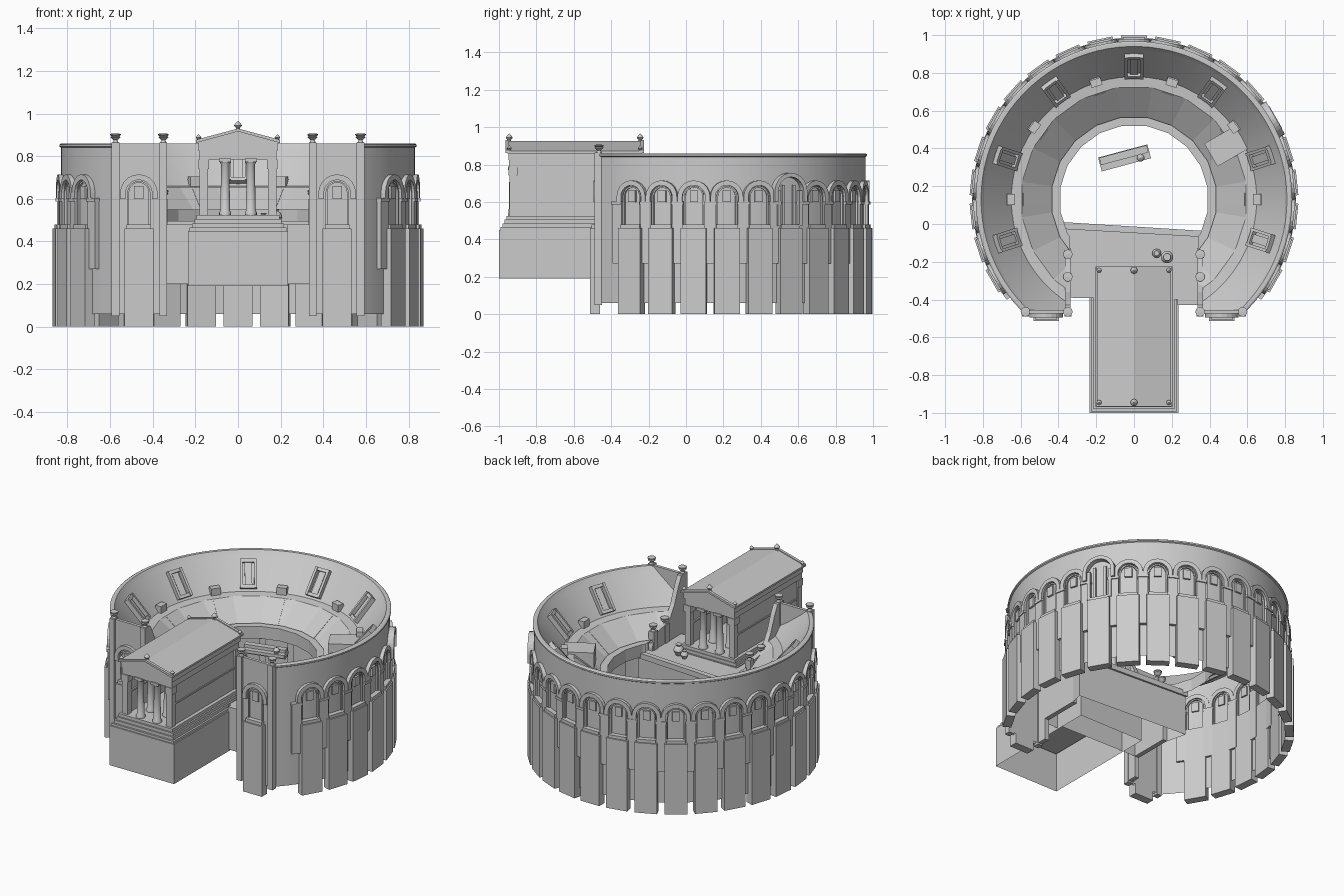
import bpy, bmesh
from math import sin, cos, pi, radians, atan2, hypot
from mathutils import Matrix, Vector

if "Cube" in bpy.data.objects:
    bpy.data.objects.remove(bpy.data.objects["Cube"])

CY = 0.13          # ring centre in y
BAYS = [90 + 12 * k for k in range(-10, 11)]


def finish(name, bm, smooth=None):
    bmesh.ops.recalc_face_normals(bm, faces=bm.faces[:])
    me = bpy.data.meshes.new(name)
    bm.to_mesh(me)
    bm.free()
    ob = bpy.data.objects.new(name, me)
    bpy.context.collection.objects.link(ob)
    if smooth:
        bpy.ops.object.select_all(action='DESELECT')
        ob.select_set(True)
        bpy.context.view_layer.objects.active = ob
        bpy.ops.object.shade_smooth_by_angle(angle=radians(smooth))
    return ob


def box(bm, x0, x1, y0, y1, z0, z1, m=Matrix(), open_bottom=False):
    mat = m @ Matrix.Translation(((x0 + x1) / 2, (y0 + y1) / 2, (z0 + z1) / 2)) \
        @ Matrix.Diagonal((x1 - x0, y1 - y0, z1 - z0, 1))
    vs = bmesh.ops.create_cube(bm, size=1, matrix=mat)['verts']
    if open_bottom:
        faces = {f for v in vs for f in v.link_faces}
        low = min(faces, key=lambda f: f.calc_center_median().z)
        bmesh.ops.delete(bm, geom=[low], context='FACES_ONLY')


def prism(bm, pts, vec, cap_start=True):
    a = [bm.verts.new(p) for p in pts]
    b = [bm.verts.new(Vector(p) + Vector(vec)) for p in pts]
    n = len(a)
    for i in range(n):
        bm.faces.new((a[i], a[(i + 1) % n], b[(i + 1) % n], b[i]))
    bm.faces.new(b)
    if cap_start:
        bm.faces.new(a)


def lathe(bm, prof, n, c=(0, 0, 0), start=0.0):
    rings = [[bm.verts.new((c[0] + r * cos(start + 2 * pi * i / n),
                            c[1] + r * sin(start + 2 * pi * i / n), c[2] + z))
              for i in range(n)] for r, z in prof]
    for a, b in zip(rings, rings[1:]):
        for i in range(n):
            bm.faces.new((a[i], a[(i + 1) % n], b[(i + 1) % n], b[i]))


def arch(bm, m, ro, ri, zs, zb, x0, x1, n=10):
    # flat arch band with short legs, local x = outward
    def edge(r):
        return [(-r, zb)] + [(-r * cos(pi * i / n), zs + r * sin(pi * i / n))
                             for i in range(n + 1)] + [(r, zb)]
    quads = []
    for (yo, zo), (yi, zi) in zip(edge(ro), edge(ri)):
        quads.append([bm.verts.new(m @ Vector(p)) for p in
                      ((x0, yo, zo), (x1, yo, zo), (x1, yi, zi), (x0, yi, zi))])
    for a, b in zip(quads, quads[1:]):
        for i in range(4):
            bm.faces.new((a[i], a[(i + 1) % 4], b[(i + 1) % 4], b[i]))
    bm.faces.new(quads[0])
    bm.faces.new(quads[-1])


def radial(deg):
    return Matrix.Translation((0, CY, 0)) @ Matrix.Rotation(radians(deg), 4, 'Z')


def cut_front(bm):
    # flat front line and central gap for the temple
    for co, no in (((.34, 0, 0), (1, 0, 0)), ((-.34, 0, 0), (1, 0, 0)),
                   ((0, -.47, 0), (0, 1, 0))):
        bmesh.ops.bisect_plane(bm, geom=bm.verts[:] + bm.edges[:] + bm.faces[:],
                               plane_co=co, plane_no=no)
    dead = []
    for f in bm.faces:
        c = f.calc_center_median()
        if c.y < -.4701 or (abs(c.x) < .34 and c.y < 0):
            dead.append(f)
    bmesh.ops.delete(bm, geom=dead, context='FACES')


# outer wall with rounded rim
bm = bmesh.new()
lathe(bm, [(.83, .06), (.83, .84), (.838, .845), (.838, .855), (.83, .86), (.81, .86), (.795, .84)],
      90, (0, CY, 0))
cut_front(bm)
finish("outer_wall", bm, 30)

# seating bowl, coarser sides
bm = bmesh.new()
lathe(bm, [(.80, .845), (.65, .66), (.60, .655)], 60, (0, CY, 0))
cut_front(bm)
finish("upper_seating", bm, 30)
bm = bmesh.new()
lathe(bm, [(.61, .655), (.60, .655), (.44, .53), (.44, .55), (.395, .55), (.395, .47)], 20, (0, CY, 0), pi / 20)
cut_front(bm)
finish("lower_seating", bm)

# buttresses and arcade, including the flat front bays
bays = [radial(a) for a in BAYS if a != 30]
for s in (-1, 1):
    bays.append(Matrix.Translation((.465 * s, .355, 0)) @ Matrix.Rotation(-pi / 2, 4, 'Z'))
butt, arc = bmesh.new(), bmesh.new()
for m in bays + [radial(30)]:
    box(butt, .815, .868, -.068, .068, 0, .46, m)
    box(butt, .815, .86, -.058, .058, .46, .48, m)
for m in bays:
    arch(arc, m, .088, .062, .627, .60, .82, .85)
    arch(arc, m, .054, .046, .63, .48, .82, .84)
    box(arc, .82, .842, -.022, .022, .60, .66, m)
arch(arc, radial(30), .10, .078, .655, .60, .82, .865, 14)
for sgn in (-1, 1):
    y = .066 * sgn
    box(arc, .82, .855, y - .01, y + .01, .47, .66, radial(30))
    box(arc, .82, .842, y / 2 - .008, y / 2 + .008, .47, .69, radial(30))
finish("buttresses", butt)
finish("arcade_arches", arc)

# pilasters between the arches
bm = bmesh.new()
for a in range(-36, 217, 12):
    box(bm, .815, .85, -.03, .03, .27, .595, radial(a))
    box(bm, .815, .857, -.034, .034, .587, .603, radial(a))
finish("pilasters", bm)

# front end walls, sloping side walls and corner piers
bm = bmesh.new()
for s in (-1, 1):
    xa, xb = sorted((.335 * s, .58 * s))
    box(bm, xa, xb, -.475, -.455, .06, .86, open_bottom=True)
    side = [(-.47, .06), (-.47, .86), (-.43, .86), (-.40, .80), (-.36, .70), (-.31, .62), (-.26, .60),
            (-.15, .58), (-.13, .5), (-.13, .2), (-.39, .2), (-.39, .06)]
    prism(bm, [(.335 * s, y, z) for y, z in side], (.03 * s, 0, 0))
    for x, w in ((.35, .018), (.575, .018)):
        box(bm, x * s - w, x * s + w, -.49, -.45, .05, .865)
    for y in (-.28, -.16):
        box(bm, .35 * s - .02, .35 * s + .02, y - .02, y + .02, .48, .60)
finish("front_walls", bm)

# urns on the piers
bm = bmesh.new()
urn = [(0, 0), (.014, 0), (.009, .01), (.024, .024), (.018, .028), (.025, .034), (.025, .04), (0, .042)]
for s in (-1, 1):
    for x, y, z in ((.35, -.465, .865), (.575, -.465, .865), (.35, -.28, .60), (.35, -.16, .60)):
        lathe(bm, urn, 12, (x * s, y, z))
finish("urns", bm, 40)

# hatch frames on the upper slope and stair blocks
L = hypot(.15, .185)
tilt = -atan2(.185, .15)
frames, stairs = bmesh.new(), bmesh.new()
for a in (-18, 18, 54, 90, 126, 162, 198):
    m = radial(a) @ Matrix.Translation((.717, 0, .752)) @ Matrix.Rotation(tilt, 4, 'Y')
    for s in (-1, 1):
        box(frames, -.1, .08, .042 * s - .008, .042 * s + .008, -.01, .025, m)
        xc = .07 if s > 0 else -.09
        box(frames, xc - .01, xc + .01, -.042, .042, -.01, .02, m)
    box(frames, -.085, .065, -.022, .022, -.01, .008, m)
for a in (0, 36, 72, 108, 144, 180):
    for i in range(3):
        box(stairs, .63, .70 - .015 * i, -.03, .03, .65 + .015 * i, .68 + .012 * i, radial(a))
    m = radial(a) @ Matrix.Translation((.52, 0, .59)) @ Matrix.Rotation(-atan2(.125, .16), 4, 'Y')
    box(stairs, -.09, .09, -.035, .035, -.01, .008, m)
finish("hatch_frames", frames)
finish("stairs", stairs)

# passage roof behind the large arch
bm = bmesh.new()
box(bm, .47, .70, -.07, .07, .54, .67, radial(30))
finish("passage", bm)

# stage floor with a slightly skewed front edge, hollow below
bm = bmesh.new()
pts = [(-.40, 0), (.38, -.05), (.35, -.2), (.35, -.43), (.23, -.43), (.23, -.40), (-.35, -.39), (-.35, -.2)]
prism(bm, [(x, y, .2) for x, y in pts], (0, 0, .28), cap_start=False)
prism(bm, [(-.41, .012, .46), (.39, -.038, .46), (.385, -.07, .46), (-.40, -.025, .46)], (0, 0, .035))
finish("stage", bm)

# pots on the stage and fallen bench in the arena
bm = bmesh.new()
for x, y, r in ((.12, -.155, .024), (.175, -.175, .033)):
    lathe(bm, [(0, 0), (r * .5, 0), (r, r), (r * .8, r * 1.6), (r * .4, r * 1.9), (r * .6, r * 2.2), (0, r * 2.2)],
          12, (x, y, .48))
lathe(bm, [(0, 0), (.012, 0), (.02, .02), (.012, .035), (0, .04)], 12, (.035, .35, .48))
finish("pots", bm, 40)
bm = bmesh.new()
m = Matrix.Translation((-.05, .35, 0)) @ Matrix.Rotation(radians(15), 4, 'Z')
box(bm, -.135, .135, -.038, .038, .46, .48, m)
box(bm, -.13, .13, -.005, .035, .44, .50, m)
finish("bench", bm)

# temple podium with steps
bm = bmesh.new()
box(bm, -.235, .235, -1, -.21, .19, .45, open_bottom=True)
for i, d in enumerate((.008, .02, .03, .04)):
    box(bm, -.235 + d, .235 - d, -1 + d, -.21 - d / 2, .44 + .02 * i, .465 + .02 * i)
finish("temple_podium", bm)

# temple side walls, corner piers and entablature
bm = bmesh.new()
for s in (-1, 1):
    xa, xb = sorted((.15 * s, .172 * s))
    box(bm, xa, xb, -.93, -.26, .525, .79)
    xa, xb = sorted((.14 * s, .177 * s))
    box(bm, xa, xb, -.925, -.265, .66, .67)
    for y in (-.925, -.265):
        box(bm, .16 * s - .02, .16 * s + .02, y - .02, y + .02, .52, .79)
        box(bm, .16 * s - .025, .16 * s + .025, y - .025, y + .025, .74, .785)
box(bm, -.18, .18, -.945, -.245, .785, .83)
box(bm, -.186, .186, -.95, -.24, .825, .86)
finish("temple_walls", bm)

# temple columns, two rows at each end
bm = bmesh.new()
for x in (-.06, .06):
    for y in (-.925, -.82, -.37, -.265):
        lathe(bm, [(.028, 0), (.028, .012), (.023, .02), (.019, .235), (.027, .25)], 16, (x, y, .525))
        box(bm, x - .028, x + .028, y - .028, y + .028, .773, .79)
finish("temple_columns", bm, 40)

# gabled roof with rim and ornaments
bm = bmesh.new()
prism(bm, [(-.195, -.955, .86), (.195, -.955, .86), (.195, -.955, .872), (0, -.955, .925), (-.195, -.955, .872)],
      (0, .72, 0))
for s in (-1, 1):
    for y in (-.965, -.243):
        prism(bm, [(.198 * s, y, .862), (0, y, .916), (0, y, .93), (.198 * s, y, .877)], (0, .018, 0))
finish("temple_roof", bm)
bm = bmesh.new()
for y in (-.945, -.245):
    for x, z, k in ((-.185, .872, .7), (.185, .872, .7), (0, .922, 1)):
        lathe(bm, [(0, 0), (.012 * k, 0), (.009 * k, .01 * k), (.019 * k, .022 * k), (.01 * k, .034 * k), (0, .045 * k)],
              8, (x, y, z))
finish("roof_ornaments", bm, 40)
